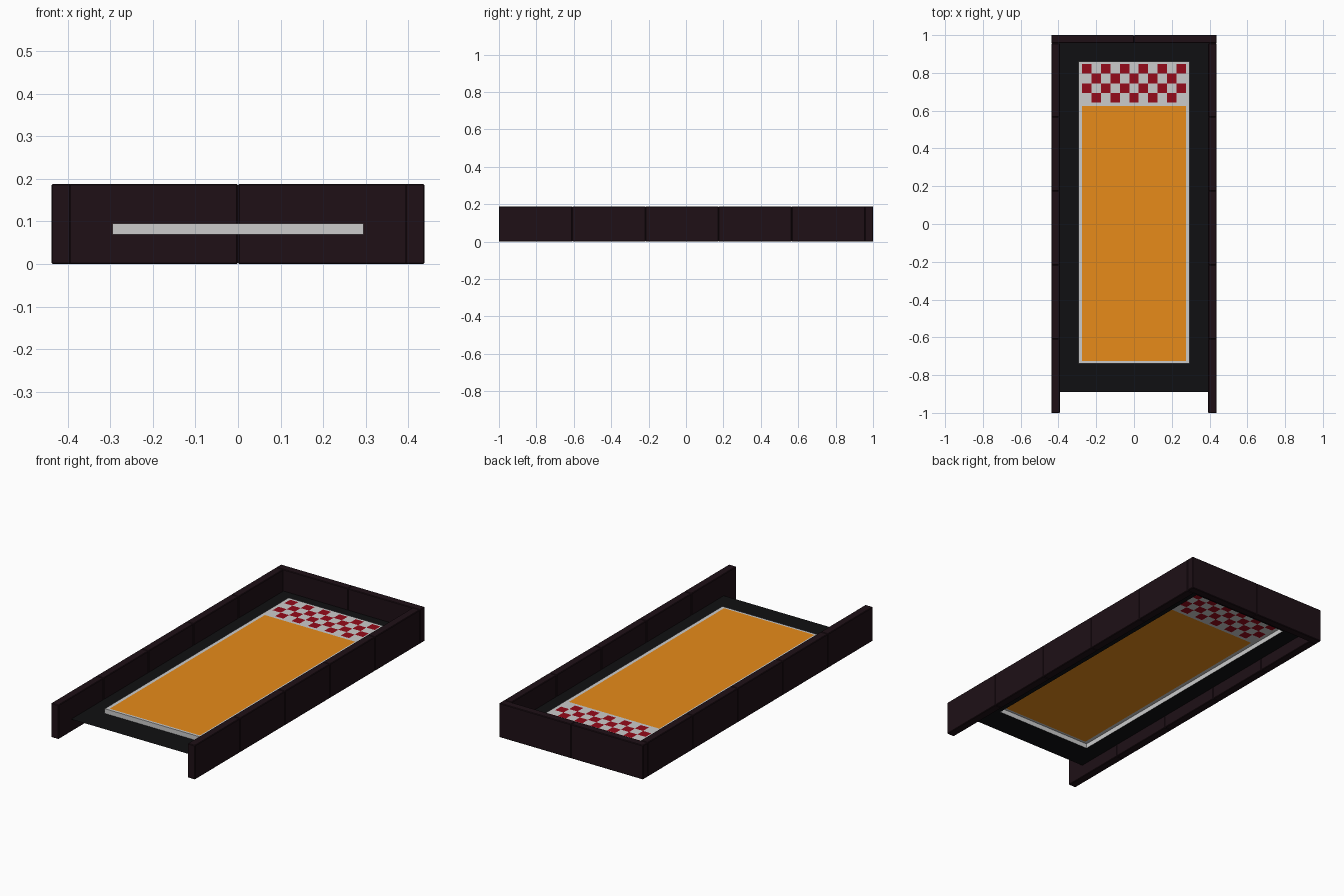
import bpy, bmesh

if "Cube" in bpy.data.objects:
    bpy.data.objects.remove(bpy.data.objects["Cube"])


def material(name, rgb):
    m = bpy.data.materials.new(name)
    m.diffuse_color = (*rgb, 1)
    m.use_nodes = True
    m.node_tree.nodes["Principled BSDF"].inputs["Base Color"].default_value = m.diffuse_color
    return m


WALL = material("dark_wood", (0.013, 0.005, 0.008))
BLACK = material("black", (0.005, 0.005, 0.006))
WHITE = material("white", (0.8, 0.8, 0.8))
ORANGE = material("orange", (0.8, 0.26, 0.01))
RED = material("red", (0.3, 0.003, 0.01))

FLOOR_Z, BED_Z, WALL_H = 0.069, 0.095, 0.188
BED_X, BED_Y0, BED_Y1 = 0.295, -0.738, 0.861


def finish(name, bm, mats):
    me = bpy.data.meshes.new(name)
    bm.to_mesh(me)
    bm.free()
    for m in mats:
        me.materials.append(m)
    ob = bpy.data.objects.new(name, me)
    bpy.context.collection.objects.link(ob)
    return ob


def sheet(name, xs, ys, z, mats, pick):
    """Flat grid; pick(column, row) gives a material slot, or None for a hole."""
    bm = bmesh.new()
    v = [[bm.verts.new((x, y, z)) for x in xs] for y in ys]
    for j in range(len(ys) - 1):
        for i in range(len(xs) - 1):
            slot = pick(i, j)
            if slot is not None:
                f = bm.faces.new((v[j][i], v[j][i + 1], v[j + 1][i + 1], v[j + 1][i]))
                f.material_index = slot
    bmesh.ops.delete(bm, geom=[p for p in bm.verts if not p.link_faces], context='VERTS')
    return finish(name, bm, mats)


def wall_block(name, x0, x1, y0, y1):
    bm = bmesh.new()
    bmesh.ops.create_cube(bm, size=1)
    for p in bm.verts:
        p.co.x = x1 if p.co.x > 0 else x0
        p.co.y = y1 if p.co.y > 0 else y0
        p.co.z = WALL_H if p.co.z > 0 else 0
    bmesh.ops.bevel(bm, geom=bm.edges[:], offset=0.003, segments=1, affect='EDGES')
    return finish(name, bm, [WALL])


# side walls: five blocks per side
STEP = 1.957 / 5
for side, (x0, x1) in {"left": (-0.438, -0.393), "right": (0.393, 0.438)}.items():
    for k in range(5):
        wall_block(f"{side}_wall_{k + 1}", x0, x1, -1 + k * STEP, -1 + (k + 1) * STEP)

# back wall: two blocks meeting in the middle
wall_block("back_wall_left", -0.438, 0, 0.957, 1)
wall_block("back_wall_right", 0, 0.438, 0.957, 1)

# thin floor with an opening below the raised bed
sheet("floor", [-0.4, -BED_X, BED_X, 0.4], [-0.89, BED_Y0, BED_Y1, 0.965], FLOOR_Z,
      [BLACK], lambda i, j: None if i == j == 1 else 0)

# raised bed top: white border, orange lane, red checks
xs = [-BED_X] + [-0.275 + 0.05 * i for i in range(12)] + [BED_X]
ys = [BED_Y0, -0.724, 0.626] + [0.644 + 0.0505 * j for j in range(5)] + [BED_Y1]


def bed_colour(i, j):
    if 1 <= i <= 11:
        if j == 1:
            return 1
        if 3 <= j <= 6 and (i + j) % 2 == 1:
            return 2
    return 0


sheet("bed_top", xs, ys, BED_Z, [WHITE, ORANGE, RED], bed_colour)

# bed skirt, open at the bottom
bm = bmesh.new()
corners = [(-BED_X, BED_Y0), (BED_X, BED_Y0), (BED_X, BED_Y1), (-BED_X, BED_Y1)]
low = [bm.verts.new((x, y, FLOOR_Z)) for x, y in corners]
high = [bm.verts.new((x, y, BED_Z)) for x, y in corners]
for a in range(4):
    b = (a + 1) % 4
    bm.faces.new((low[a], low[b], high[b], high[a]))
finish("bed_skirt", bm, [WHITE])
